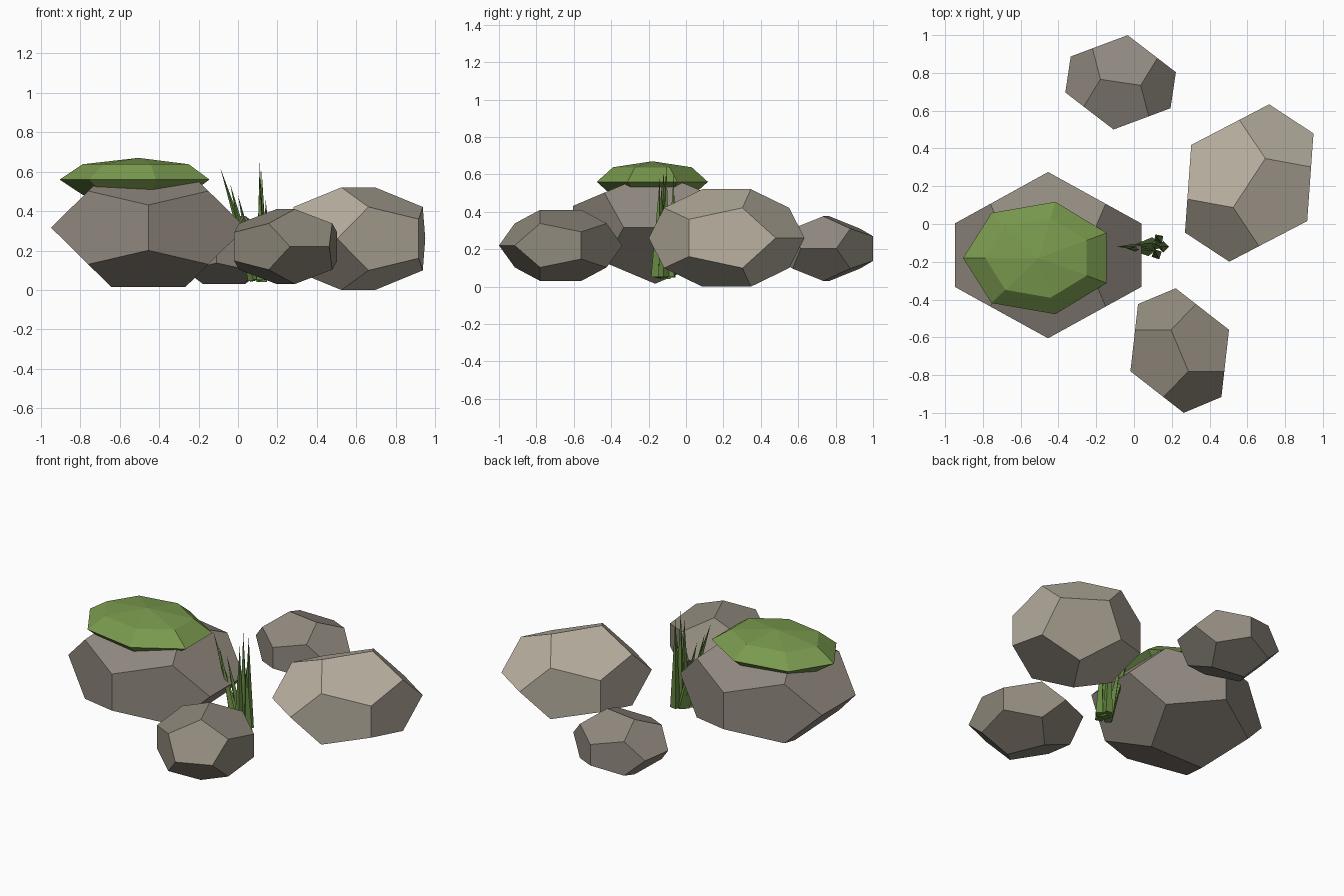
import bpy, bmesh, math
from mathutils import Vector

if "Cube" in bpy.data.objects:
    bpy.data.objects.remove(bpy.data.objects["Cube"])

PHI = (1 + 5 ** 0.5) / 2


def material(name, rgb):
    m = bpy.data.materials.new(name)
    lin = [((c / 255 + 0.055) / 1.055) ** 2.4 for c in rgb]
    m.diffuse_color = (*lin, 1)
    m.use_nodes = True
    m.node_tree.nodes["Principled BSDF"].inputs["Base Color"].default_value = m.diffuse_color
    return m


LIGHT = material("light_stone", (184, 176, 160))
WARM = material("warm_stone", (146, 138, 128))
GREY = material("grey_stone", (144, 137, 124))
MOSS = material("moss_green", (122, 154, 78))
GRASS = material("grass_green", (100, 134, 64))


def finish(bm, name, mat):
    bmesh.ops.recalc_face_normals(bm, faces=bm.faces)
    me = bpy.data.meshes.new(name)
    bm.to_mesh(me)
    bm.free()
    me.materials.append(mat)
    ob = bpy.data.objects.new(name, me)
    bpy.context.collection.objects.link(ob)
    return ob


def rock(name, mat, centre, scale, angle):
    """Twelve-sided boulder, squashed and turned about z."""
    bm = bmesh.new()
    signs = (-1, 1)
    pts = [(x, y, z) for x in signs for y in signs for z in signs]
    for a in signs:
        for b in signs:
            pts += [(0, a * PHI, b / PHI), (a * PHI, b / PHI, 0), (a / PHI, 0, b * PHI)]
    for p in pts:
        bm.verts.new(p)
    bmesh.ops.convex_hull(bm, input=bm.verts)
    bmesh.ops.dissolve_limit(bm, angle_limit=0.02, verts=bm.verts, edges=bm.edges)
    ob = finish(bm, name, mat)
    ob.location, ob.scale = centre, scale
    ob.rotation_euler.z = math.radians(angle)


rock("large_rock", WARM, (-0.455, -0.165, 0.316), (0.305, 0.272, 0.186), 0)
rock("pale_rock", LIGHT, (0.61, 0.217, 0.26), (0.251, 0.227, 0.161), 56.7)
rock("front_rock", GREY, (0.242, -0.67, 0.22), (0.193, 0.175, 0.1175), -67.2)
rock("back_rock", WARM, (-0.071, 0.75, 0.203), (0.174, 0.156, 0.107), -8.5)

# Moss cap: flattened seven-sided ball
bm = bmesh.new()
bmesh.ops.create_uvsphere(bm, u_segments=7, v_segments=4, radius=1)
tip = max(bm.verts, key=lambda v: v.co.xy.length)
offset = min((math.atan2(v.co.y, v.co.x) for v in bm.verts if abs(v.co.z) < 0.01), key=abs)
cap = finish(bm, "moss_cap", MOSS)
cap.location, cap.scale = (-0.505, -0.18, 0.56), (1, 1, 1)
for v in cap.data.vertices:
    a = math.atan2(v.co.y, v.co.x) - offset + math.pi
    r = v.co.xy.length
    v.co = (0.4 * r * math.cos(a), 0.305 * r * math.sin(a), 0.11 * v.co.z)


def blade(i, base, tip, radius=0.03):
    """Thin four-sided spike from base to tip."""
    base, tip = Vector(base), Vector(tip)
    axis = tip - base
    bm = bmesh.new()
    bmesh.ops.create_cone(bm, cap_ends=True, segments=4, radius1=radius, radius2=0, depth=axis.length)
    ob = finish(bm, f"grass_blade_{i}", GRASS)
    ob.rotation_euler = axis.to_track_quat("Z", "Y").to_euler()
    ob.location = (base + tip) / 2


# Grass tuft: leaning blades, then upright ones
blades = [
    ((0.09, -0.12, 0.05), (-0.09, -0.12, 0.62)),
    ((0.08, -0.14, 0.05), (-0.04, -0.13, 0.54)),
    ((0.10, -0.10, 0.05), (0.0, -0.11, 0.48)),
    ((0.12, -0.11, 0.04), (0.11, -0.105, 0.65)),
    ((0.13, -0.08, 0.05), (0.12, -0.065, 0.61)),
    ((0.12, -0.16, 0.05), (0.11, -0.14, 0.58)),
    ((0.155, -0.12, 0.05), (0.14, -0.12, 0.46)),
]
for i, (b, t) in enumerate(blades, 1):
    blade(i, b, t)
